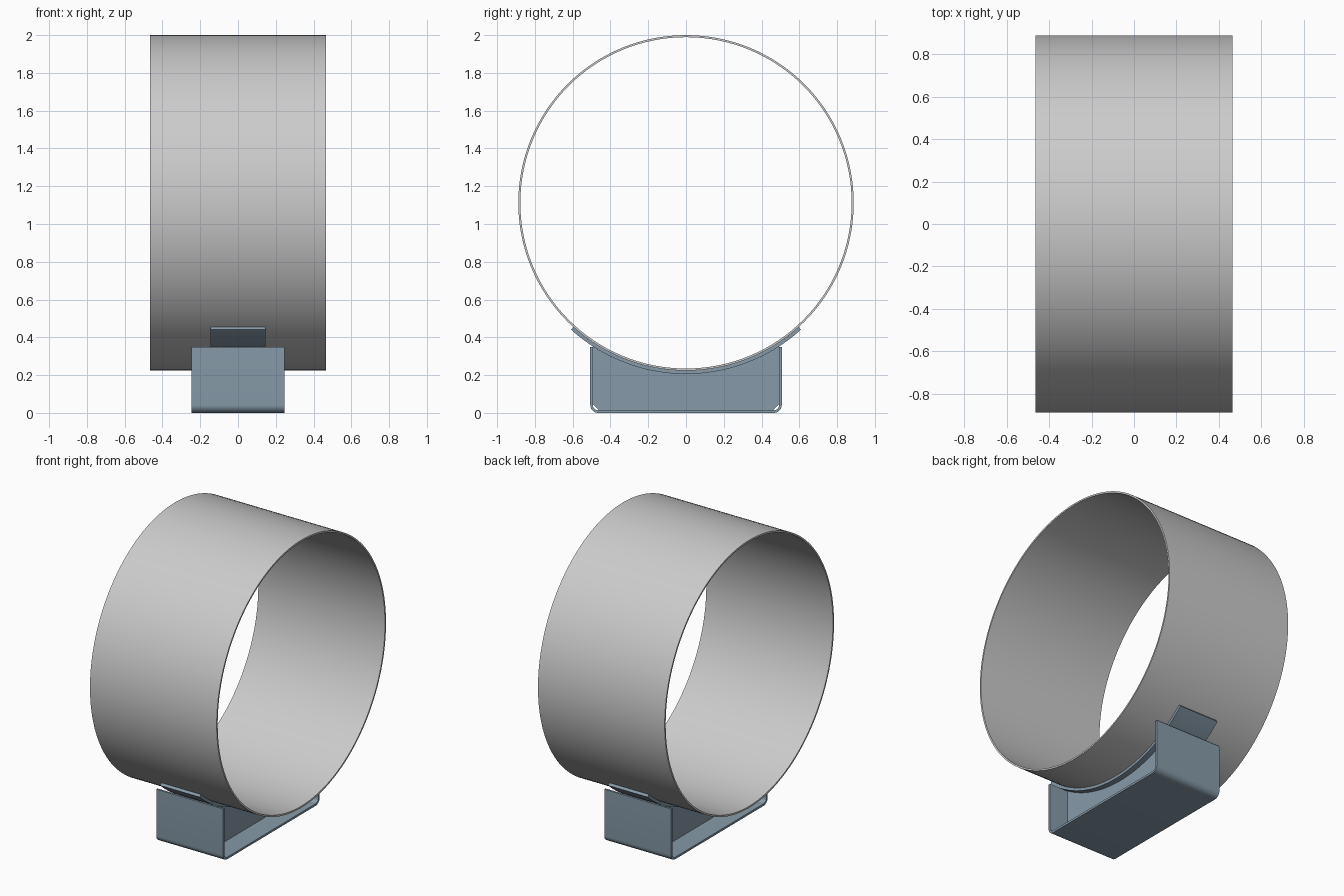
import bpy
from math import sin, cos, pi, radians, sqrt

if "Cube" in bpy.data.objects:
    bpy.data.objects.remove(bpy.data.objects["Cube"])

R, CZ = 0.888, 1.112          # pipe outer radius and axis height
PIPE_T, PAD_T, T = 0.011, 0.018, 0.014
R_PAD = R + PAD_T

steel = bpy.data.materials.new("blue_steel")
steel.diffuse_color = (0.24, 0.33, 0.40, 1)
steel.use_nodes = True
steel.node_tree.nodes["Principled BSDF"].inputs["Base Color"].default_value = steel.diffuse_color


def arc(cy, cz, r, a0, a1, n):
    """Points on an arc; angle 0 points along +y, counter-clockwise to +z."""
    return [(cy + r * cos(a0 + (a1 - a0) * i / n),
             cz + r * sin(a0 + (a1 - a0) * i / n)) for i in range(n + 1)]


def finish(name, verts, faces, mat):
    mesh = bpy.data.meshes.new(name)
    mesh.from_pydata(verts, [], faces)
    obj = bpy.data.objects.new(name, mesh)
    bpy.context.collection.objects.link(obj)
    if mat:
        mesh.materials.append(mat)
    bpy.ops.object.select_all(action='DESELECT')
    obj.select_set(True)
    bpy.context.view_layer.objects.active = obj
    bpy.ops.object.mode_set(mode='EDIT')
    bpy.ops.mesh.select_all(action='SELECT')
    bpy.ops.mesh.normals_make_consistent(inside=False)
    bpy.ops.object.mode_set(mode='OBJECT')
    bpy.ops.object.shade_smooth_by_angle(angle=radians(30))
    return obj


def strip(name, inner, outer, half, mat=None, closed=False):
    """Bent sheet of width 2*half along x, between two matching yz profiles."""
    n = len(inner)
    verts = [(x, y, z) for x in (-half, half) for p in (inner, outer) for y, z in p]
    ia, oa, ib, ob = 0, n, 2 * n, 3 * n
    faces = []
    for i in range(n if closed else n - 1):
        j = (i + 1) % n
        for a, b in ((ia, oa), (oa, ob), (ob, ib), (ib, ia)):
            faces.append((a + i, a + j, b + j, b + i))
    if not closed:
        for i in (0, n - 1):
            faces.append((ia + i, oa + i, ob + i, ib + i))
    return finish(name, verts, faces, mat)


# Pipe section
strip("pipe", arc(0, CZ, R - PIPE_T, 0, 2 * pi, 128)[:-1],
      arc(0, CZ, R, 0, 2 * pi, 128)[:-1], 0.465, closed=True)

# Curved wear pad under the pipe
a0, a1 = radians(-90 - 42.2), radians(-90 + 42.2)
strip("saddle_pad", arc(0, CZ, R, a0, a1, 48), arc(0, CZ, R_PAD, a0, a1, 48),
      0.145, steel)

# Base channel with rounded bends
W, H, BEND = 0.507, 0.35, 0.042


def channel_profile(inset):
    r, c = BEND - inset, W - BEND
    return ([(-W + inset, H)] + arc(-c, BEND, r, pi, 1.5 * pi, 8)
            + arc(c, BEND, r, 1.5 * pi, 2 * pi, 8) + [(W - inset, H)])


strip("base_channel", channel_profile(T), channel_profile(0), 0.245, steel)

# Pair of web plates, curved on top and clipped at the lower corners
hw, clip = W - T, 0.032
n = 40
top = [(hw - 2 * hw * i / n, CZ - sqrt(R_PAD ** 2 - (hw - 2 * hw * i / n) ** 2))
       for i in range(n + 1)]
web = [(-hw, T + clip), (-hw + clip, T), (hw - clip, T), (hw, T + clip)] + top
m = len(web)
for side, name in ((-1, "web_plate_left"), (1, "web_plate_right")):
    verts = [(side * 0.1 + dx, y, z) for dx in (-T / 2, T / 2) for y, z in web]
    faces = [tuple(range(m)), tuple(range(m, 2 * m))]
    faces += [(i, (i + 1) % m, m + (i + 1) % m, m + i) for i in range(m)]
    finish(name, verts, faces, steel)
